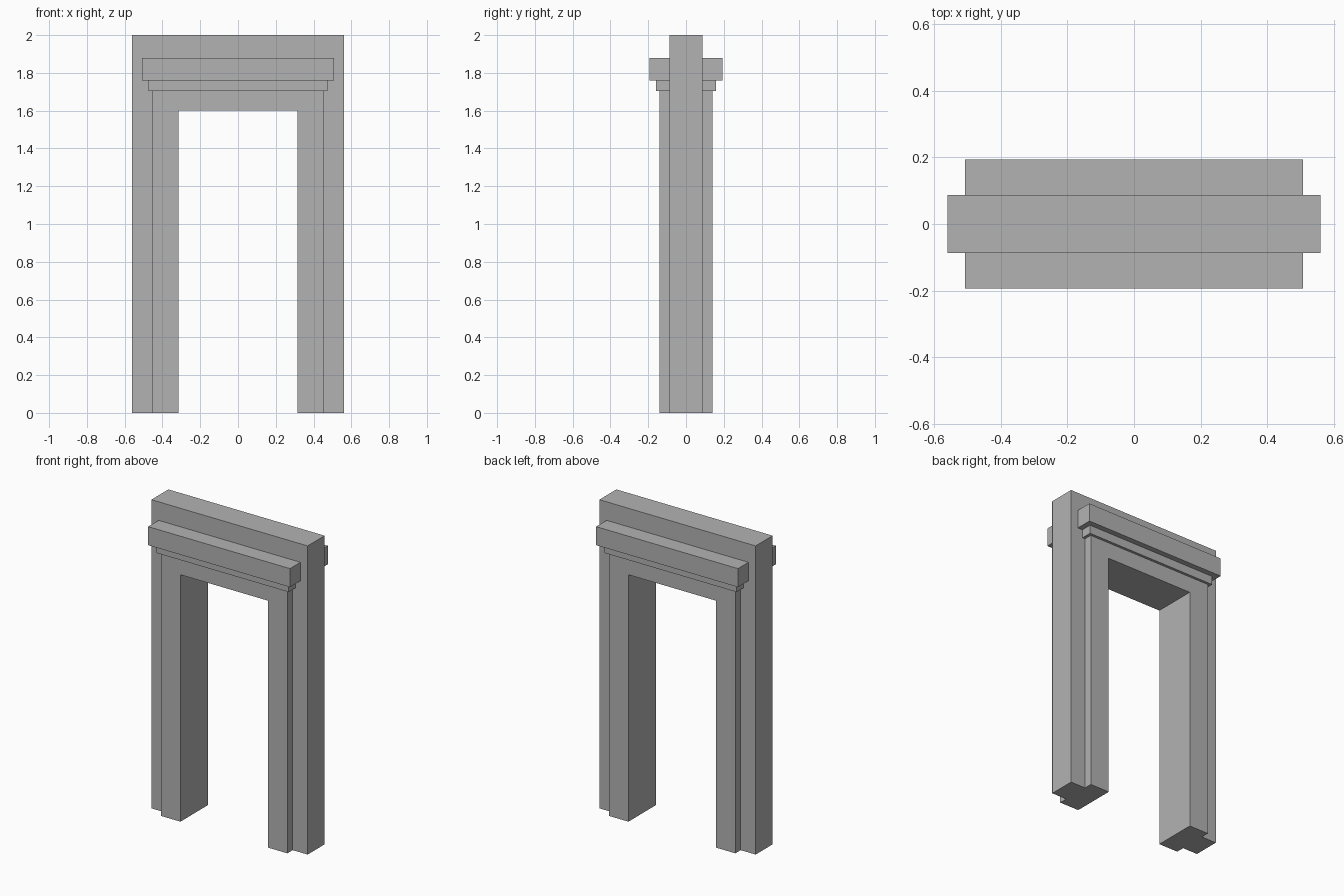
import bpy
import bmesh
from mathutils import Vector

if "Cube" in bpy.data.objects:
    bpy.data.objects.remove(bpy.data.objects["Cube"])

stone = bpy.data.materials.new("light grey")
stone.diffuse_color = (0.45, 0.45, 0.45, 1.0)
stone.use_nodes = True
stone.node_tree.nodes["Principled BSDF"].inputs["Base Color"].default_value = stone.diffuse_color

OPEN_X, OPEN_Z = 0.314, 1.60   # doorway half width and height
WALL_Y = 0.087                 # half thickness of the wall


def extrude_profile(name, profile, y0, y1, mirror=False):
    """Extrude an x-z outline from y0 to y1, optionally mirrored to the back."""
    mesh = bpy.data.meshes.new(name)
    bm = bmesh.new()
    face = bm.faces.new([bm.verts.new((x, y0, z)) for x, z in profile])
    result = bmesh.ops.extrude_face_region(bm, geom=[face])
    moved = [v for v in result["geom"] if isinstance(v, bmesh.types.BMVert)]
    bmesh.ops.translate(bm, verts=moved, vec=Vector((0, y1 - y0, 0)))
    bmesh.ops.recalc_face_normals(bm, faces=bm.faces)
    bm.to_mesh(mesh)
    bm.free()
    mesh.materials.append(stone)
    obj = bpy.data.objects.new(name, mesh)
    bpy.context.collection.objects.link(obj)
    if mirror:
        mod = obj.modifiers.new("front_and_back", 'MIRROR')
        mod.use_axis = (False, True, False)
        mod.use_mirror_merge = False
    return obj


def portal(half_width, top):
    """Doorway outline: two legs joined by a lintel."""
    return [(-half_width, 0), (-OPEN_X, 0), (-OPEN_X, OPEN_Z), (OPEN_X, OPEN_Z),
            (OPEN_X, 0), (half_width, 0), (half_width, top), (-half_width, top)]


def bar(half_width, z0, z1):
    return [(-half_width, z0), (half_width, z0), (half_width, z1), (-half_width, z1)]


# Thick wall with the doorway through it
extrude_profile("wall", portal(0.56, 2.0), -WALL_Y, WALL_Y)

# Raised door surround on both faces
extrude_profile("door_casing", portal(0.453, 1.705), -0.141, -WALL_Y, mirror=True)

# Stepped moulding and cornice above the surround
extrude_profile("lower_moulding", bar(0.473, 1.705, 1.76), -0.158, -WALL_Y, mirror=True)
extrude_profile("cornice", bar(0.508, 1.76, 1.88), -0.194, -WALL_Y, mirror=True)
